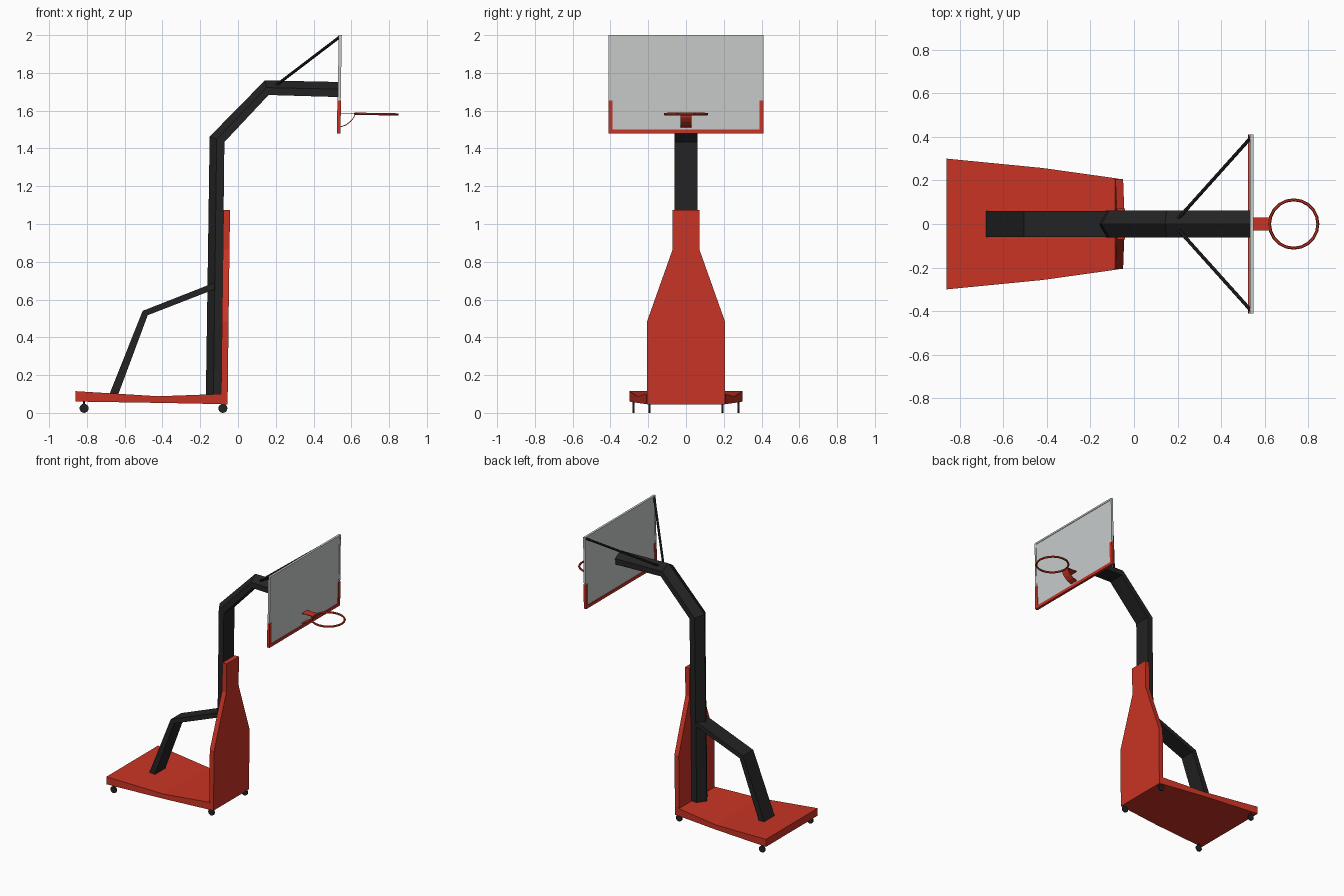
import bpy, bmesh, math
from mathutils import Vector

if "Cube" in bpy.data.objects:
    bpy.data.objects.remove(bpy.data.objects["Cube"])


def material(name, rgb):
    m = bpy.data.materials.new(name)
    m.diffuse_color = (*rgb, 1)
    m.use_nodes = True
    m.node_tree.nodes["Principled BSDF"].inputs["Base Color"].default_value = m.diffuse_color
    return m


RED = material("red paint", (0.59, 0.034, 0.018))
BLACK = material("black steel", (0.017, 0.017, 0.018))
GREY = material("light grey board", (0.58, 0.60, 0.60))


def finish(name, bm, mat):
    bmesh.ops.recalc_face_normals(bm, faces=bm.faces)
    me = bpy.data.meshes.new(name)
    bm.to_mesh(me)
    bm.free()
    me.materials.append(mat)
    ob = bpy.data.objects.new(name, me)
    bpy.context.collection.objects.link(ob)
    return ob


def loft(name, rings, mat):
    """Skin a list of equal-length vertex rings and cap the ends."""
    bm = bmesh.new()
    vs = [[bm.verts.new(p) for p in r] for r in rings]
    n = len(rings[0])
    for a, b in zip(vs, vs[1:]):
        for i in range(n):
            j = (i + 1) % n
            bm.faces.new((a[i], a[j], b[j], b[i]))
    bm.faces.new(vs[0][::-1])
    bm.faces.new(vs[-1])
    return finish(name, bm, mat)


def strip(name, pairs, w, mat):
    """Bar of half width w along y, from pairs of xz edge points."""
    return loft(name, [[(a[0], -w, a[1]), (a[0], w, a[1]), (b[0], w, b[1]), (b[0], -w, b[1])]
                       for a, b in pairs], mat)


def rod(name, p, q, r, mat, sides):
    p, q = Vector(p), Vector(q)
    bm = bmesh.new()
    bmesh.ops.create_cone(bm, cap_ends=True, segments=sides, radius1=r, radius2=r, depth=(q - p).length)
    ob = finish(name, bm, mat)
    ob.location = (p + q) / 2
    ob.rotation_mode = 'QUATERNION'
    ob.rotation_quaternion = (q - p).to_track_quat('Z', 'Y')
    return ob


def board_box(name, x0, x1, y0, y1, z0, z1, mat):
    """Box that follows the slight lean of the backboard."""
    def lean(z):
        return 0.016 * (z - 1.48)
    return loft(name, [[(x0 + lean(z), y0, z), (x1 + lean(z), y0, z),
                        (x1 + lean(z), y1, z), (x0 + lean(z), y1, z)] for z in (z0, z1)], mat)


# Base platform: dished top, widening to the rear
loft("base_platform", [[(x, -w, lo), (x, w, lo), (x, w, hi), (x, -w, hi)] for x, w, lo, hi in
                       ((-0.86, 0.30, 0.06, 0.115), (-0.42, 0.257, 0.053, 0.088), (-0.07, 0.208, 0.046, 0.101))], RED)

# Upright front panel with shoulders
loft("front_panel", [[(xb, -w, z), (xf, -w, z), (xf, w, z), (xb, w, z)] for z, w, xb, xf in
                     ((0.045, 0.206, -0.09, -0.055), (0.485, 0.206, -0.085, -0.05),
                      (0.865, 0.071, -0.08, -0.045), (1.075, 0.071, -0.077, -0.042))], RED)

# Bent pole and arm: five-sided section with a ridge on the outer side
pole = []
for ridge, corner, inner in (((-0.17, 0.095), (-0.13, 0.095), (-0.088, 0.095)),
                             ((-0.15, 1.463), (-0.113, 1.449), (-0.072, 1.434)),
                             ((0.142, 1.76), (0.15, 1.722), (0.162, 1.683)),
                             ((0.532, 1.752), (0.532, 1.714), (0.532, 1.672))):
    pole.append([(ridge[0], 0, ridge[1])] + [(p[0], y, p[1]) for p, y in
                ((corner, -0.062), (inner, -0.062), (inner, 0.062), (corner, 0.062))])
loft("bent_pole", pole, BLACK)

# Rear brace
strip("rear_brace", [((-0.68, 0.10), (-0.635, 0.095)), ((-0.505, 0.54), (-0.478, 0.517)),
                     ((-0.11, 0.695), (-0.11, 0.66))], 0.06, BLACK)

# Backboard with a shallow recessed pane on both faces
board = board_box("backboard", 0.525, 0.541, -0.41, 0.41, 1.48, 2.0, GREY)
bm = bmesh.new()
bm.from_mesh(board.data)
big = [f for f in bm.faces if abs(f.normal.x) > 0.9]
bmesh.ops.inset_individual(bm, faces=big, thickness=0.018, depth=0)
bmesh.ops.inset_individual(bm, faces=big, thickness=0.001, depth=-0.003)
bm.to_mesh(board.data)
bm.free()

# Red padding along the bottom and lower sides
board_box("bottom_padding", 0.5235, 0.5425, -0.411, 0.411, 1.478, 1.50, RED)
for s, side in ((-1, "left"), (1, "right")):
    board_box(side + "_padding", 0.5235, 0.5425, min(s * 0.411, s * 0.388), max(s * 0.411, s * 0.388),
              1.50, 1.655, RED)
    # Stays from the arm to the top corners
    rod(side + "_stay", (0.20, s * 0.022, 1.733), (0.535, s * 0.395, 1.988), 0.008, BLACK, 8)

# Rim bracket: flat top plate and curved plate below
strip("bracket_top", [((x, 1.588), (x, 1.584)) for x in (0.538, 0.625)], 0.03, RED)
strip("bracket_curve", [((0.538, 1.515), (0.538, 1.511)), ((0.572, 1.527), (0.574, 1.523)),
                        ((0.595, 1.545), (0.598, 1.542)), ((0.612, 1.566), (0.616, 1.565)),
                        ((0.617, 1.586), (0.621, 1.586))], 0.03, RED)

# Rim
bpy.ops.mesh.primitive_torus_add(major_segments=20, minor_segments=6, major_radius=0.111, minor_radius=0.007,
                                 location=(0.733, 0, 1.582), rotation=(0, math.radians(1), 0))
rim = bpy.context.object
rim.name = "rim"
rim.data.materials.append(RED)

# Thin wheels with short stems
for x, y, top, end in ((-0.815, 0.278, 0.066, "rear"), (-0.08, 0.193, 0.055, "front")):
    for s, side in ((-1, "left"), (1, "right")):
        rod(f"{end}_{side}_wheel", (x, s * y - 0.005, 0.024), (x, s * y + 0.005, 0.024), 0.024, BLACK, 16)
        rod(f"{end}_{side}_stem", (x, s * y, 0.03), (x, s * y, top), 0.005, BLACK, 6)
